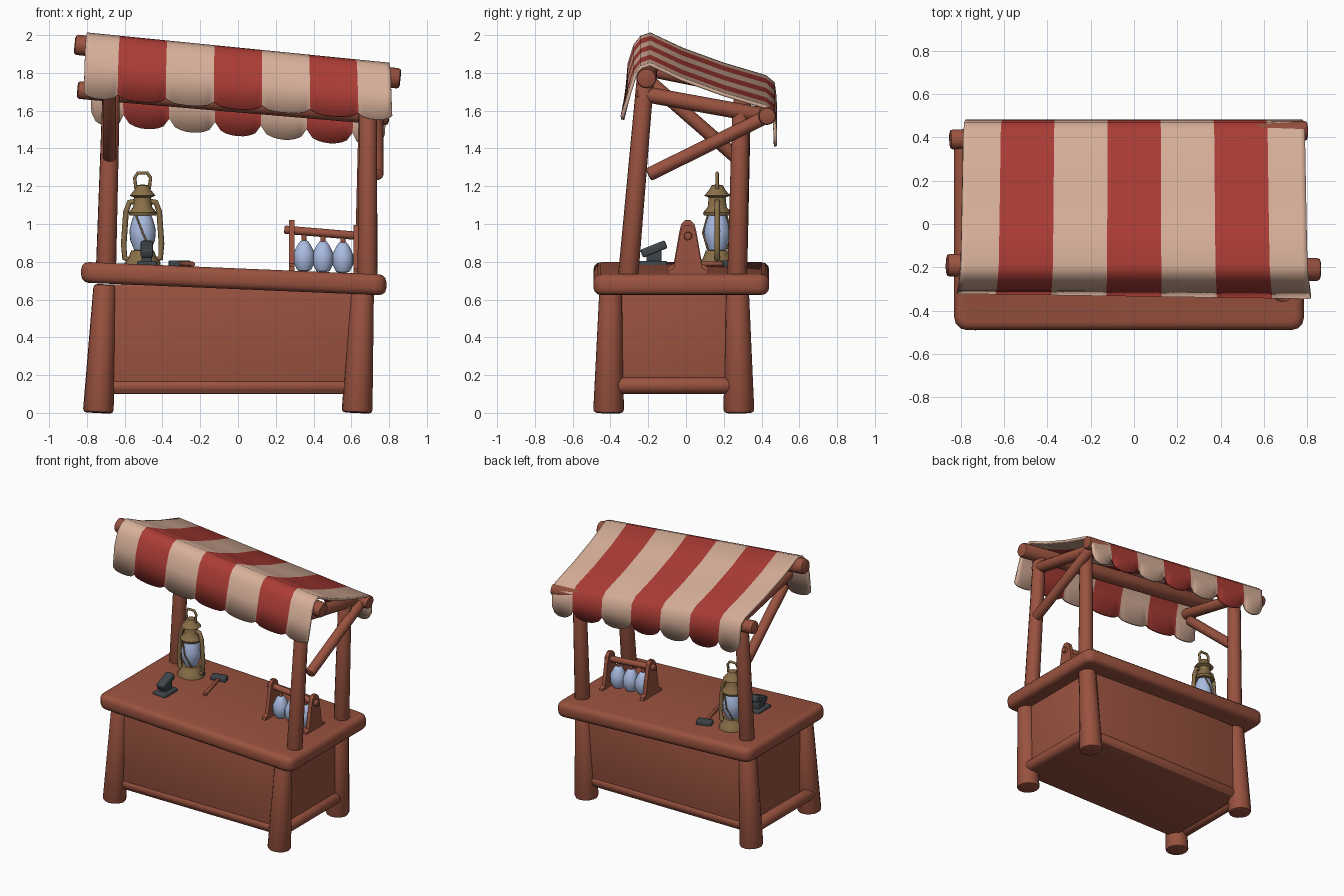
import bpy, bmesh, math
from mathutils import Vector, Matrix

cube = bpy.data.objects.get("Cube")
if cube:
    bpy.data.objects.remove(cube, do_unlink=True)


def material(name, r, g, b):
    m = bpy.data.materials.new(name)
    m.use_nodes = True
    m.diffuse_color = (r, g, b, 1)
    bsdf = next(n for n in m.node_tree.nodes if n.type == 'BSDF_PRINCIPLED')
    bsdf.inputs["Base Color"].default_value = (r, g, b, 1)
    bsdf.inputs["Roughness"].default_value = 0.8
    return m


WOOD = material("warm wood", 0.32, 0.085, 0.05)
CREAM = material("cream cloth", 0.68, 0.43, 0.32)
RED = material("red cloth", 0.41, 0.045, 0.036)
BRASS = material("old brass", 0.25, 0.16, 0.065)
GLASS = material("pale blue glass", 0.40, 0.50, 0.75)
IRON = material("dark iron", 0.05, 0.062, 0.07)


def finish(name, bm, mats, angle=40):
    bmesh.ops.recalc_face_normals(bm, faces=bm.faces)
    me = bpy.data.meshes.new(name)
    bm.to_mesh(me)
    bm.free()
    ob = bpy.data.objects.new(name, me)
    bpy.context.collection.objects.link(ob)
    for m in mats:
        me.materials.append(m)
    bpy.ops.object.select_all(action='DESELECT')
    ob.select_set(True)
    bpy.context.view_layer.objects.active = ob
    bpy.ops.object.shade_smooth_by_angle(angle=math.radians(angle))
    return ob


def log(name, a, b, r1, r2=None, mat=WOOD, sides=14, round_end=0.3):
    """Round timber from a to b with softened ends."""
    a, b = Vector(a), Vector(b)
    r2 = r1 if r2 is None else r2
    bm = bmesh.new()
    bmesh.ops.create_cone(bm, cap_ends=True, segments=sides, radius1=r1,
                          radius2=r2, depth=(b - a).length)
    rims = [e for e in bm.edges if any(len(f.verts) > 4 for f in e.link_faces)]
    if round_end:
        bmesh.ops.bevel(bm, geom=rims, offset=min(r1, r2) * round_end, segments=2,
                        affect='EDGES', profile=0.5)
    turn = (b - a).to_track_quat('Z', 'Y').to_matrix().to_4x4()
    bm.transform(Matrix.Translation((a + b) / 2) @ turn)
    return finish(name, bm, [mat])


def box(name, lo, hi, mat=WOOD, bevel=0.01, corner=0, shear=0, turn=None):
    """Bevelled box; shear tilts it along x, turn rotates it on its centre."""
    lo, hi = Vector(lo), Vector(hi)
    size, mid = hi - lo, (lo + hi) / 2
    bm = bmesh.new()
    bmesh.ops.create_cube(bm, size=1)
    bm.transform(Matrix.Diagonal((*size, 1)))
    if corner:
        up = [e for e in bm.edges if abs(e.verts[0].co.z - e.verts[1].co.z) > 0.01]
        bmesh.ops.bevel(bm, geom=up, offset=corner, segments=3, affect='EDGES', profile=0.5)
    edges = [e for e in bm.edges if e.calc_face_angle(0) > 0.9]
    bmesh.ops.bevel(bm, geom=edges, offset=bevel, segments=3, affect='EDGES', profile=0.5)
    if turn:
        bm.transform(turn)
    bm.transform(Matrix.Translation(mid))
    for v in bm.verts:
        v.co.z += shear * v.co.x
    return finish(name, bm, [mat])


def lathe(name, profile, centre, mat, steps=20):
    bm = bmesh.new()
    verts = [bm.verts.new((r, 0, z)) for r, z in profile]
    edges = [bm.edges.new(p) for p in zip(verts, verts[1:])]
    bmesh.ops.spin(bm, geom=verts + edges, cent=(0, 0, 0), axis=(0, 0, 1),
                   angle=math.tau, steps=steps, use_duplicate=False)
    bmesh.ops.remove_doubles(bm, verts=bm.verts, dist=0.0005)
    bm.transform(Matrix.Translation(centre))
    return finish(name, bm, [mat])


def tube(name, pts, r, mat):
    cu = bpy.data.curves.new(name, 'CURVE')
    cu.dimensions = '3D'
    cu.bevel_depth, cu.bevel_resolution, cu.use_fill_caps = r, 2, True
    sp = cu.splines.new('POLY')
    sp.points.add(len(pts) - 1)
    for p, co in zip(sp.points, pts):
        p.co = (*co, 1)
    cu.materials.append(mat)
    ob = bpy.data.objects.new(name, cu)
    bpy.context.collection.objects.link(ob)
    return ob


# Counter
box("counter_body", (-0.71, -0.42, 0.1), (0.66, 0.3, 0.68), bevel=0.015)
box("counter_top", (-0.83, -0.49, 0.655), (0.785, 0.44, 0.765), bevel=0.038,
    corner=0.06, shear=-0.042)
for side, xb, xt in (("left", 0.63, 0.66), ("right", -0.74, -0.705)):
    for end, y in (("front", -0.41), ("back", 0.28)):
        log(f"{end}_{side}_leg", (xb, y, 0), (xt, y * 0.97, 0.68), 0.082, 0.06)
    rail_x = xb + math.copysign(0.02, xb)
    log(f"{side}_bottom_rail", (rail_x, -0.4, 0.145), (rail_x, 0.27, 0.145), 0.045)
for end, y in (("front", -0.39), ("back", 0.27)):
    log(f"{end}_bottom_rail", (-0.72, y, 0.14), (0.63, y, 0.14), 0.04)

# Roof frame: three posts, two poles, rafters and braces
log("back_right_post", (-0.70, 0.27, 0.72), (-0.67, 0.3, 1.74), 0.054, 0.046)
log("back_left_post", (0.67, 0.27, 0.68), (0.685, 0.29, 1.6), 0.054, 0.046)
log("front_left_post", (0.685, -0.31, 0.68), (0.69, -0.215, 1.77), 0.054, 0.046)
log("front_pole", (-0.865, -0.19, 1.95), (0.86, -0.21, 1.77), 0.054)
log("back_pole", (-0.85, 0.39, 1.71), (0.80, 0.43, 1.57), 0.047)
log("left_rafter", (0.69, -0.26, 1.695), (0.69, 0.43, 1.57), 0.042)
log("left_brace", (0.735, -0.2, 1.26), (0.735, 0.43, 1.57), 0.036)
log("right_rafter", (-0.68, -0.25, 1.83), (-0.69, 0.4, 1.70), 0.04)
log("right_brace", (-0.68, 0.27, 1.35), (-0.68, -0.2, 1.76), 0.036)

# Striped awning: a draped profile with scalloped hems
PROFILE = [(-0.325, 1.635), (-0.3, 1.77), (-0.27, 1.865), (-0.235, 1.91), (-0.19, 1.925),
           (-0.02, 1.845), (0.2, 1.765), (0.42, 1.7), (0.462, 1.665), (0.47, 1.6), (0.474, 1.53)]
LAST = len(PROFILE) - 1
STRIPE, STEPS = 0.25, 8
bm = bmesh.new()
columns, tints = [], []
for s in range(7):
    x0, x1 = max(-0.8, (s - 3.5) * STRIPE), min(0.8, (s - 2.5) * STRIPE)
    for k in range(STEPS + (s == 6)):
        t = k / STEPS
        x = x0 + (x1 - x0) * t
        arch = math.sqrt(max(0, 1 - (2 * t - 1) ** 2))
        col = []
        for i, (y, z) in enumerate(PROFILE):
            hem = i in (0, LAST)
            z -= x * (0.075 if hem else 0.1)
            if i == 0:
                z -= 0.028 * arch
                y -= 0.015 * x
            if i == LAST:
                z -= 0.065 * arch
            flare = 1.02 - 0.05 * i / LAST
            col.append(bm.verts.new((x * flare, y, z)))
        columns.append(col)
        tints.append(s % 2)
for a, b, tint in zip(columns, columns[1:], tints):
    for i in range(LAST):
        bm.faces.new((a[i], b[i], b[i + 1], a[i + 1])).material_index = tint
awning = finish("awning", bm, [CREAM, RED], 60)
solid = awning.modifiers.new("cloth thickness", 'SOLIDIFY')
solid.thickness, solid.offset = 0.018, 0

# Lantern
LX, LY, LZ = -0.505, 0.165, 0.775
C = (LX, LY, LZ)
lathe("lantern_base", [(0, 0), (0.095, 0), (0.095, 0.02), (0.075, 0.045), (0.06, 0.085), (0, 0.09)], C, BRASS)
lathe("lantern_glass", [(0, 0.085), (0.045, 0.088), (0.066, 0.14), (0.07, 0.19), (0.058, 0.24),
                        (0.045, 0.275), (0, 0.28)], C, GLASS)
lathe("lantern_cap", [(0, 0.27), (0.07, 0.27), (0.075, 0.285), (0.05, 0.315), (0.045, 0.365), (0.068, 0.375),
                      (0.04, 0.41), (0.03, 0.43), (0, 0.435)], C, BRASS)
for s in (-1, 1):
    tube("lantern_side_tube", [(LX + s * dx, LY, LZ + z) for dx, z in
         ((0.05, 0.03), (0.095, 0.045), (0.1, 0.12), (0.088, 0.29), (0.07, 0.34), (0.03, 0.345))], 0.015, BRASS)
    tube("lantern_guard_wire", [(LX - s * 0.04, LY + s * 0.05, LZ + 0.09), (LX, LY + s * 0.076, LZ + 0.18),
                                (LX + s * 0.035, LY + s * 0.05, LZ + 0.27)], 0.005, BRASS)
tube("lantern_handle", [(LX + dx, LY, LZ + z) for dx, z in
     ((-0.035, 0.41), (-0.042, 0.47), (-0.025, 0.495), (0.025, 0.495), (0.042, 0.47), (0.035, 0.41))], 0.009, BRASS)

# Small iron anvil
box("anvil_base", (-0.535, -0.25, 0.765), (-0.43, -0.1, 0.805), IRON, 0.008)
box("anvil_neck", (-0.51, -0.21, 0.79), (-0.455, -0.13, 0.86), IRON, 0.008)
box("anvil_head", (-0.515, -0.24, 0.845), (-0.45, -0.1, 0.89), IRON, 0.01,
    turn=Matrix.Rotation(math.radians(22), 4, 'X'))

# Hammer lying on the counter
log("hammer_handle", (-0.24, -0.05, 0.787), (-0.31, 0.23, 0.79), 0.014, 0.012)
box("hammer_head", (-0.365, 0.19, 0.768), (-0.255, 0.25, 0.808), IRON, 0.008,
    turn=Matrix.Rotation(math.radians(14), 4, 'Z'))

# Bottle rack with rounded triangular ends
for name, x, dz in (("rack_end_right", 0.285, 0.0), ("rack_end_left", 0.625, -0.025)):
    bm = bmesh.new()
    half = [(0.115, 0.73), (0.105, 0.775), (0.075, 0.79), (0.045, 0.96), (0.035, 1.0), (0.014, 1.02)]
    ring = half + [(-y, z) for y, z in reversed(half)]
    face = bm.faces.new([bm.verts.new((x - 0.014, y + 0.01, z + dz)) for y, z in ring])
    out = bmesh.ops.extrude_face_region(bm, geom=[face])
    bmesh.ops.translate(bm, vec=(0.028, 0, 0),
                        verts=[g for g in out["geom"] if isinstance(g, bmesh.types.BMVert)])
    finish(name, bm, [WOOD], 30)
log("rack_rod", (0.245, 0.01, 0.97), (0.66, 0.01, 0.935), 0.022)
for x in (0.35, 0.45, 0.555):
    z = 0.745 - 0.04 * (x - 0.35)
    lathe("hanging_bottle", [(0, 0), (0.035, 0.01), (0.056, 0.05), (0.056, 0.1), (0.035, 0.145),
                             (0.02, 0.165), (0, 0.17)], (x, 0.01, z), GLASS)
    log("bottle_cord", (x, 0.01, z + 0.15), (x, 0.01, z + 0.21), 0.014)
